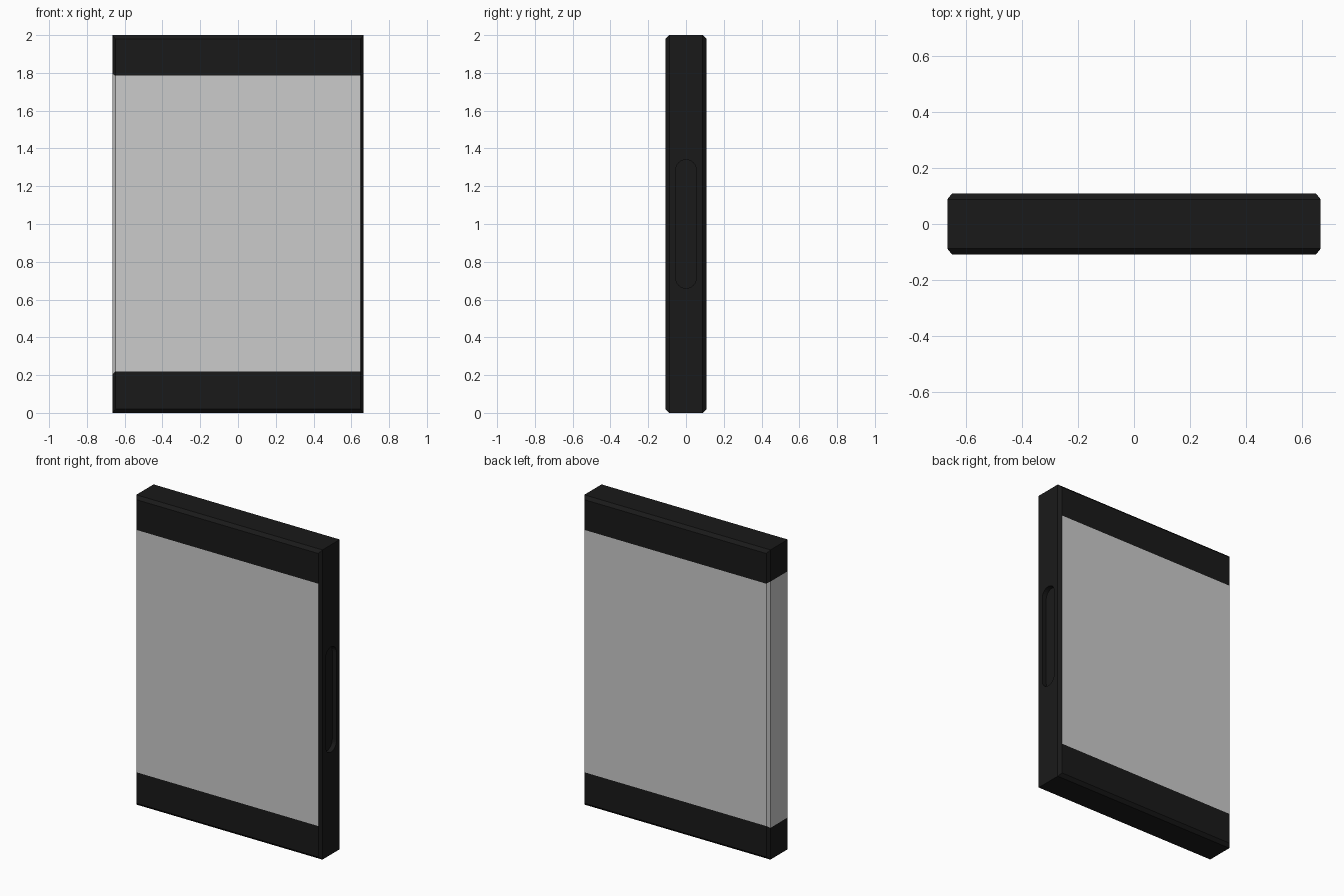
import bpy, bmesh, math

if "Cube" in bpy.data.objects:
    bpy.data.objects.remove(bpy.data.objects["Cube"])

W, D, C = 0.665, 0.108, 0.02      # half width, half depth, chamfer
black = bpy.data.materials.new("black")
black.diffuse_color = (0.01, 0.01, 0.01, 1)
black.use_nodes = True
black.node_tree.nodes["Principled BSDF"].inputs["Base Color"].default_value = black.diffuse_color


def new_object(name, bm):
    bmesh.ops.recalc_face_normals(bm, faces=bm.faces)
    me = bpy.data.meshes.new(name)
    bm.to_mesh(me)
    bm.free()
    ob = bpy.data.objects.new(name, me)
    bpy.context.collection.objects.link(ob)
    return ob


def ring(bm, y, w, zs):
    # outline up the right side, then down the left side
    pts = [(w, z) for z in zs] + [(-w, z) for z in reversed(zs)]
    return [bm.verts.new((x, y, z)) for x, z in pts]


# Slab with chamfered front and back rims, divided where the panel meets the frame
bm = bmesh.new()
inner, outer = (C, 0.22, 1.785, 2 - C), (0, 0.205, 1.795, 2)
rings = [ring(bm, -D, W - 0.016, inner), ring(bm, -D + C, W, outer),
         ring(bm, D - C, W, outer), ring(bm, D, W - 0.016, inner)]
for a, b in zip(rings, rings[1:]):
    for i in range(8):
        j = (i + 1) % 8
        bm.faces.new((a[i], a[j], b[j], b[i]))
for r in (rings[0], rings[3]):
    for i in range(3):
        bm.faces.new((r[i], r[i + 1], r[6 - i], r[7 - i]))
frame = new_object("frame", bm)

# Rounded slot cutter for the grip recess on the right side
bm = bmesh.new()
R, DEPTH, Z0, Z1 = 0.055, 0.03, 0.66, 1.34
prof = []
for zc, start in ((Z1 - R, 0), (Z0 + R, math.pi)):
    for k in range(13):
        t = start + math.pi * k / 12
        prof.append((W - DEPTH, R * math.cos(t), zc + R * math.sin(t)))
base = bm.faces.new([bm.verts.new(p) for p in prof])
ext = bmesh.ops.extrude_face_region(bm, geom=[base])
top = [v for v in ext["geom"] if isinstance(v, bmesh.types.BMVert)]
bmesh.ops.translate(bm, verts=top, vec=(0.1, 0, 0))
cutter = new_object("slot_cutter", bm)
cutter.hide_render = True

mod = frame.modifiers.new("slot", 'BOOLEAN')
mod.operation, mod.solver, mod.object = 'DIFFERENCE', 'EXACT', cutter
bpy.context.view_layer.objects.active = frame
bpy.ops.object.modifier_apply(modifier=mod.name)
bpy.data.objects.remove(cutter)

# Split into the grey panel and the black C-shaped frame
panel = frame.copy()
panel.data = frame.data.copy()
panel.name = "panel"
bpy.context.collection.objects.link(panel)
for ob, keep_grey in ((panel, True), (frame, False)):
    bm = bmesh.new()
    bm.from_mesh(ob.data)
    drop = []
    for f in bm.faces:
        c = f.calc_center_median()
        grey = 0.25 < c.z < 1.75 and c.x < 0.5
        if grey != keep_grey:
            drop.append(f)
    bmesh.ops.delete(bm, geom=drop, context='FACES')
    bm.to_mesh(ob.data)
    bm.free()
    ob.data.materials.clear()
frame.data.materials.append(black)
